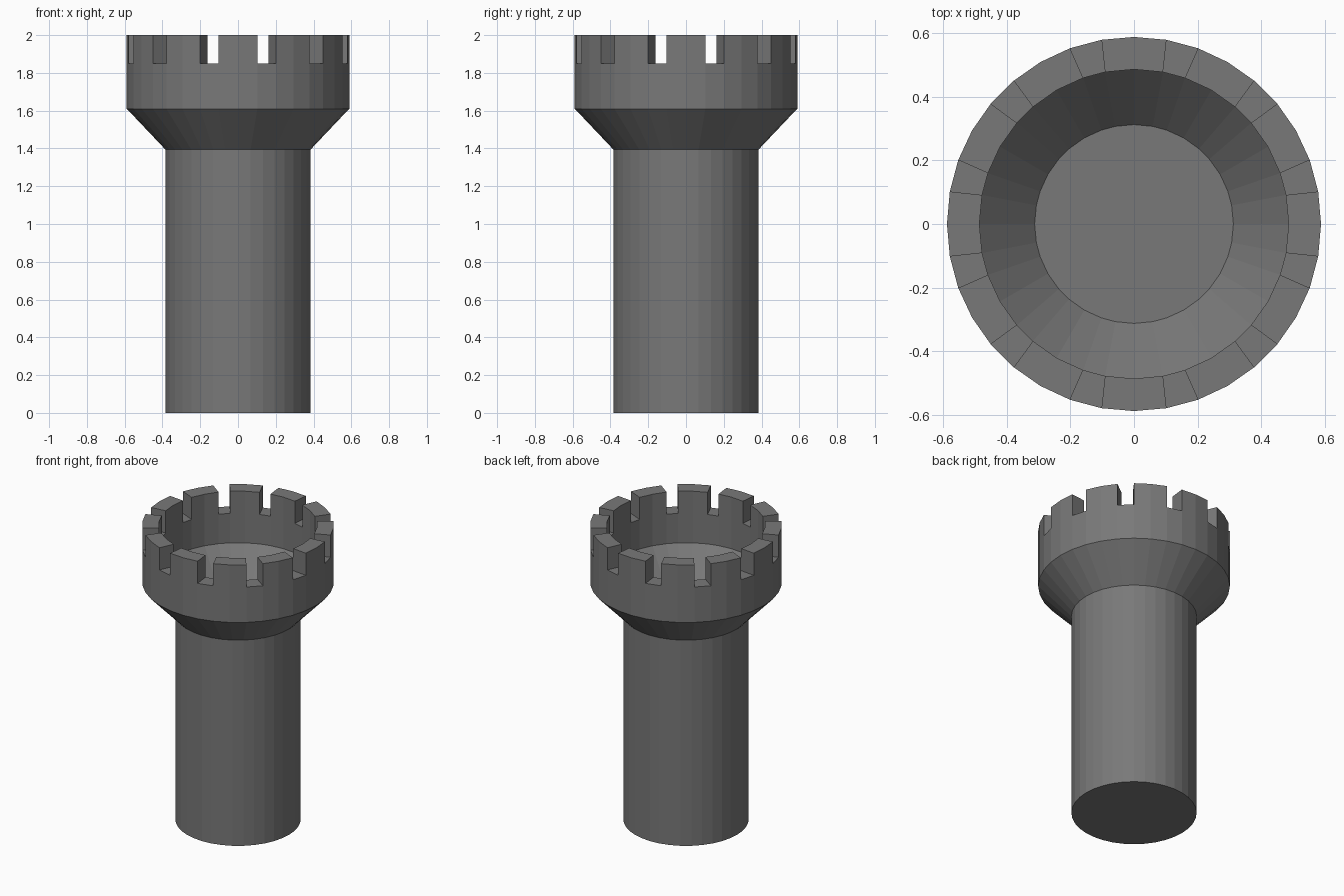
import bpy, bmesh
from math import sin, cos, radians

if "Cube" in bpy.data.objects:
    bpy.data.objects.remove(bpy.data.objects["Cube"])

SIDES = 36
RIM_Z, TOP_Z = 1.85, 2.0
# Radius, height: up the outside, over the rim, down into the bowl
PROFILE = [(0.385, 0), (0.385, 1.395), (0.589, 1.61), (0.589, RIM_Z),
           (0.487, RIM_Z), (0.487, 1.65), (0.313, 1.465)]


def ring_vert(bm, k, i, r, z):
    # On the inside the gaps taper slightly
    taper = (0, 0.8, -0.8)[i % 3] if k >= 4 else 0
    a = radians(i * 360 / SIDES + taper)
    return bm.verts.new((r * cos(a), r * sin(a), z))


bm = bmesh.new()

# Tower body: lathe the profile, vertices every 10 degrees
rings = [[ring_vert(bm, k, i, r, z) for i in range(SIDES)]
         for k, (r, z) in enumerate(PROFILE)]
rim_faces = []
for k, (a, b) in enumerate(zip(rings, rings[1:])):
    for i in range(SIDES):
        j = (i + 1) % SIDES
        face = bm.faces.new((a[i], a[j], b[j], b[i]))
        if k == 3 and i % 3 != 1:      # every third rim segment stays a gap
            rim_faces.append(face)

# Base and bowl floor
bm.faces.new(rings[0][::-1])
bm.faces.new(rings[-1])

# Battlements: raise the remaining rim segments in pairs
raised = bmesh.ops.extrude_face_region(bm, geom=rim_faces)["geom"]
for v in raised:
    if isinstance(v, bmesh.types.BMVert):
        v.co.z = TOP_Z
bmesh.ops.delete(bm, geom=[f for f in rim_faces if f.is_valid], context='FACES_ONLY')
bmesh.ops.recalc_face_normals(bm, faces=bm.faces)

mesh = bpy.data.meshes.new("tower")
bm.to_mesh(mesh)
bm.free()

# Dark grey stone
stone = bpy.data.materials.new("dark_stone")
stone.diffuse_color = (0.19, 0.19, 0.19, 1)
stone.use_nodes = True
stone.node_tree.nodes["Principled BSDF"].inputs["Base Color"].default_value = stone.diffuse_color
mesh.materials.append(stone)
bpy.context.collection.objects.link(bpy.data.objects.new("tower", mesh))
